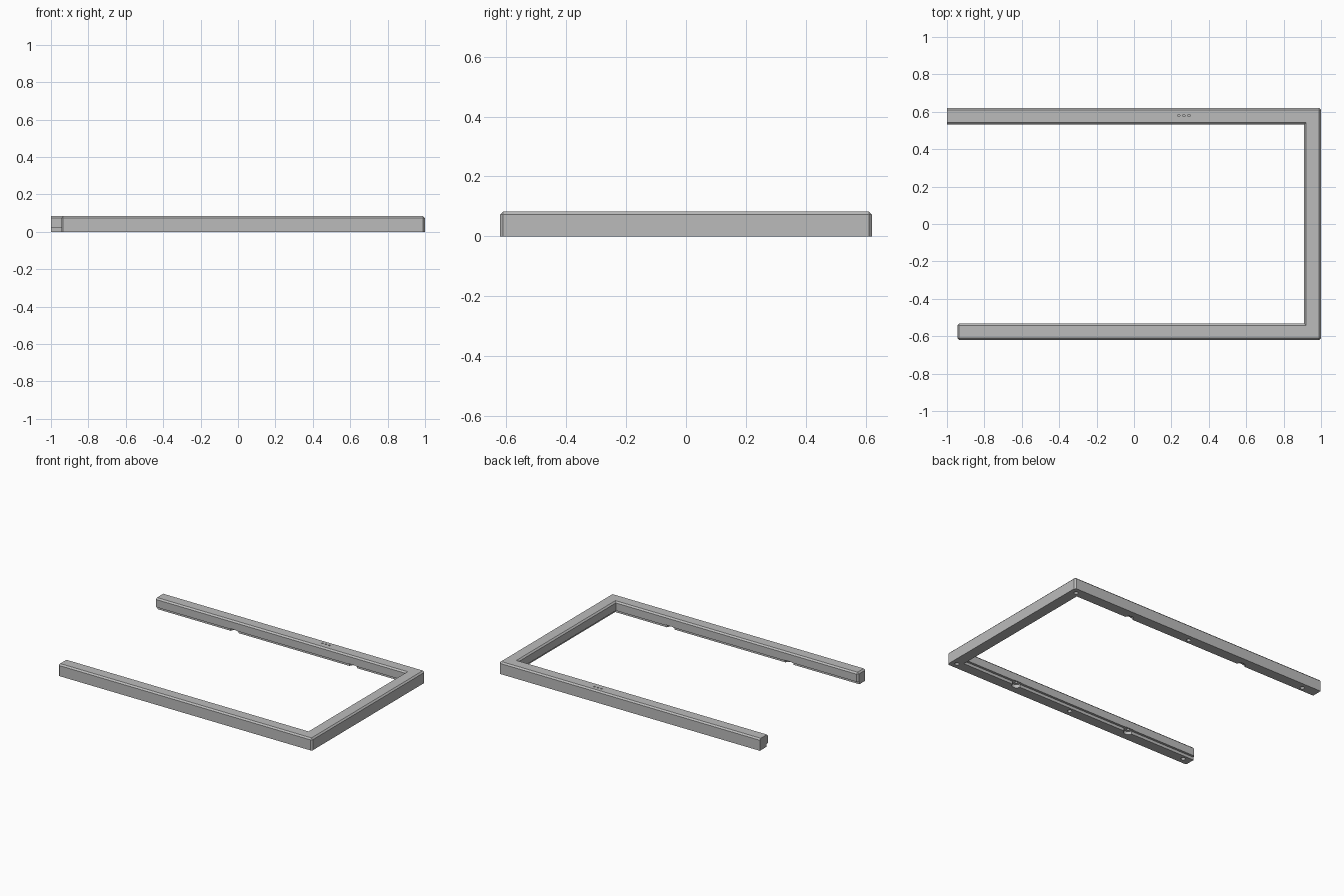
import bpy
import bmesh

if "Cube" in bpy.data.objects:
    bpy.data.objects.remove(bpy.data.objects["Cube"], do_unlink=True)

HEIGHT = 0.083
OUT_Y, IN_Y = 0.62, 0.532
IN_X = 0.91
SHORT_END = -0.945

grey = bpy.data.materials.new("plain grey")
grey.use_nodes = True
colour = (0.5, 0.5, 0.5, 1)
grey.diffuse_color = colour
grey.node_tree.nodes["Principled BSDF"].inputs["Base Color"].default_value = colour

# U-shaped frame: outline raised to full height, then chamfered
outline = [(-1, OUT_Y), (-1, IN_Y), (IN_X, IN_Y), (IN_X, -IN_Y),
           (SHORT_END, -IN_Y), (SHORT_END, -OUT_Y), (1, -OUT_Y), (1, OUT_Y)]
bm = bmesh.new()
base = bm.faces.new([bm.verts.new((x, y, 0)) for x, y in outline])
raised = bmesh.ops.extrude_face_region(bm, geom=[base])["geom"]
bmesh.ops.translate(bm, vec=(0, 0, HEIGHT),
                    verts=[g for g in raised if isinstance(g, bmesh.types.BMVert)])
bmesh.ops.recalc_face_normals(bm, faces=bm.faces)


def is_chamfered(edge):
    a, b = (v.co for v in edge.verts)
    if max(a.x, b.x) < -0.99:
        return False                      # the long arm ends in a plain cut
    if min(a.z, b.z) > HEIGHT / 2:
        return True                       # rim of the top face
    outer_corner = a.x > 0.99 or a.x < -0.9
    return abs(a.z - b.z) > HEIGHT / 2 and outer_corner


bmesh.ops.bevel(bm, geom=[e for e in bm.edges if is_chamfered(e)],
                offset=0.01, segments=1, profile=0.5, affect='EDGES')
mesh = bpy.data.meshes.new("frame")
bm.to_mesh(mesh)
bm.free()
mesh.materials.append(grey)
frame = bpy.data.objects.new("frame", mesh)
bpy.context.collection.objects.link(frame)


def cut(cutter):
    """Subtract the cutter from the frame, then discard it."""
    cutter.hide_render = True
    mod = frame.modifiers.new("cut", 'BOOLEAN')
    mod.operation = 'DIFFERENCE'
    mod.solver = 'EXACT'
    mod.object = cutter
    bpy.context.view_layer.objects.active = frame
    bpy.ops.object.modifier_apply(modifier=mod.name)
    bpy.data.objects.remove(cutter, do_unlink=True)


def cut_hole(x, y, low, high, radius, sides=24):
    bpy.ops.mesh.primitive_cylinder_add(vertices=sides, radius=radius, depth=high - low,
                                        location=(x, y, (low + high) / 2))
    cut(bpy.context.object)


# Rebate along the inner bottom edge
rebate = 0.016
bpy.ops.mesh.primitive_cube_add(size=1)
box = bpy.context.object
left, right = -1.2, IN_X + rebate
box.dimensions = (right - left, 2 * (IN_Y + rebate), 0.04)
box.location = ((left + right) / 2, 0, 0)
bpy.context.view_layer.update()
cut(box)

for side in (-1, 1):
    # Round blind holes under each arm
    for x in (0.957, 0.04, -0.885):
        cut_hole(x, side * 0.578, -0.05, 0.03, 0.014)
    # Half-round pockets in the rebate, each with a pilot hole
    for x in (0.5, -0.41):
        cut_hole(x, side * (IN_Y + 0.013), -0.05, 0.023, 0.03)
        cut_hole(x, side * (IN_Y + 0.015), -0.05, 0.05, 0.009)

# Three tiny holes in the top of the long arm
for x in (0.24, 0.267, 0.294):
    cut_hole(x, 0.58, HEIGHT - 0.03, HEIGHT + 0.05, 0.006, 16)

# Smooth the hole walls, keep every other edge crisp
bpy.ops.object.select_all(action='DESELECT')
frame.select_set(True)
bpy.context.view_layer.objects.active = frame
bpy.ops.object.shade_smooth_by_angle(angle=0.5)
